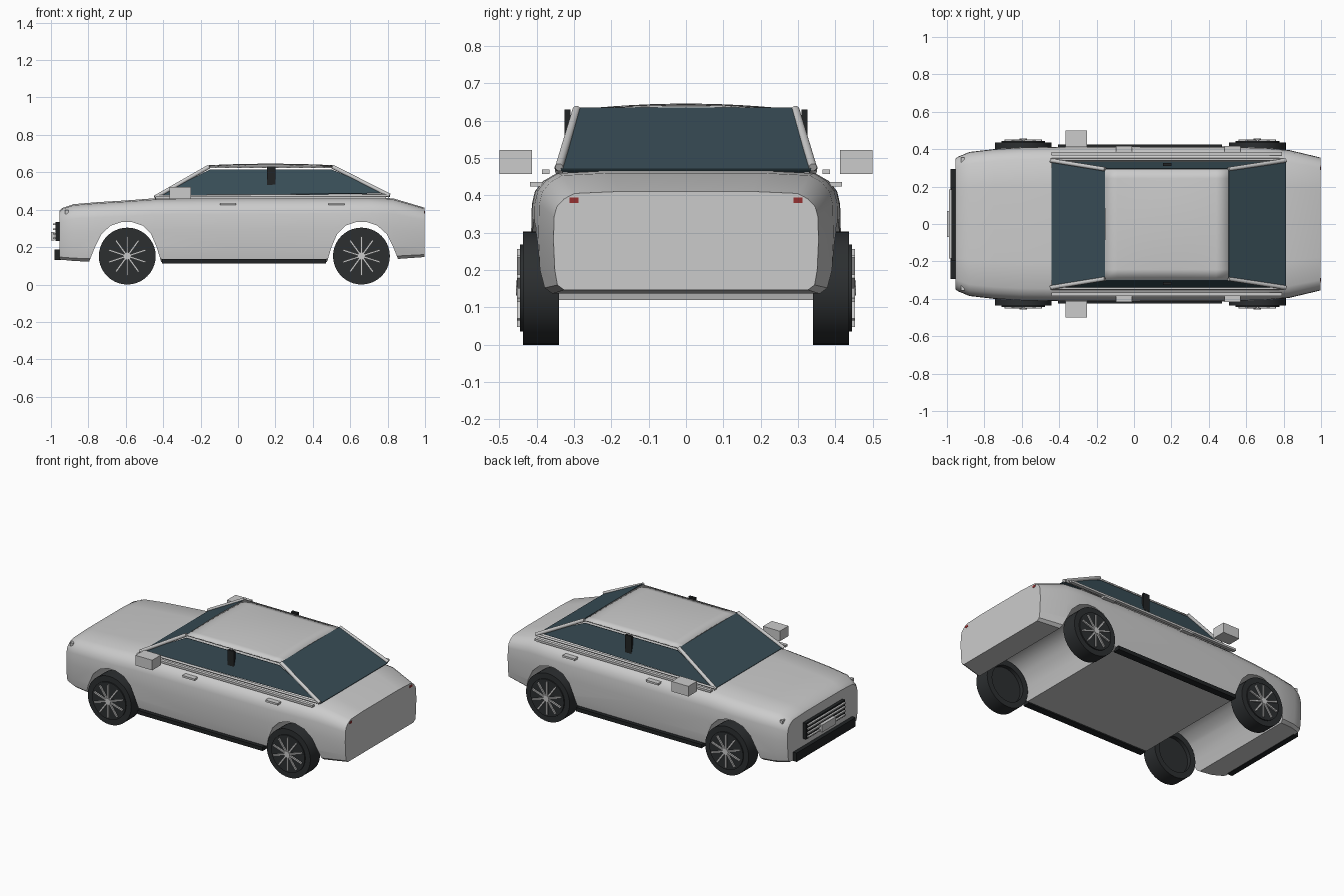
import bpy, bmesh, math
from mathutils import Vector, Matrix

if "Cube" in bpy.data.objects:
    bpy.data.objects.remove(bpy.data.objects["Cube"])


def mat(name, c):
    m = bpy.data.materials.new(name)
    m.diffuse_color = (*c, 1)
    m.use_nodes = True
    m.node_tree.nodes["Principled BSDF"].inputs["Base Color"].default_value = m.diffuse_color
    return m


BLACK = mat("black_trim", (0.015, 0.017, 0.018))
RUBBER = mat("rubber", (0.025, 0.028, 0.03))
GLASS = mat("tinted_glass", (0.04, 0.075, 0.095))
RED = mat("red_lens", (0.3, 0.03, 0.03))


def finish(name, bm, m=None, smooth=None):
    bmesh.ops.recalc_face_normals(bm, faces=bm.faces)
    me = bpy.data.meshes.new(name)
    bm.to_mesh(me)
    bm.free()
    ob = bpy.data.objects.new(name, me)
    bpy.context.collection.objects.link(ob)
    if m:
        me.materials.append(m)
    if smooth:
        shade(ob, smooth)
    return ob


def shade(ob, angle):
    bpy.ops.object.select_all(action='DESELECT')
    ob.select_set(True)
    bpy.context.view_layer.objects.active = ob
    bpy.ops.object.shade_smooth_by_angle(angle=math.radians(angle))


def add_box(bm, x, y, z, rot=None):
    lo, hi = Vector((x[0], y[0], z[0])), Vector((x[1], y[1], z[1]))
    mx = Matrix.Translation((lo + hi) / 2) @ Matrix.Diagonal((*(hi - lo), 1))
    bmesh.ops.create_cube(bm, size=1, matrix=(rot @ mx) if rot else mx)


def box(name, x, y, z, m=None):
    bm = bmesh.new()
    add_box(bm, x, y, z)
    return finish(name, bm, m)


def rod(name, a, b, r):
    a, b = Vector(a), Vector(b)
    d = b - a
    bm = bmesh.new()
    mx = Matrix.Translation((a + b) / 2) @ d.to_track_quat('Z', 'Y').to_matrix().to_4x4()
    bmesh.ops.create_cone(bm, cap_ends=True, segments=12, radius1=r, radius2=r, depth=d.length, matrix=mx)
    return finish(name, bm, None, 40)


def panel(name, pts, t, m):
    bm = bmesh.new()
    f = bm.faces.new([bm.verts.new(p) for p in pts])
    f.normal_update()
    off = f.normal * t
    g = bmesh.ops.extrude_face_region(bm, geom=[f])['geom']
    bmesh.ops.translate(bm, verts=[v for v in g if isinstance(v, bmesh.types.BMVert)], vec=off)
    return finish(name, bm, m)


# lower body lofted along x: (x, half width, bottom, top)
stations = [(-0.955, .35, .135, .395), (-.94, .36, .132, .41), (-.88, .385, .126, .431),
            (-.75, .40, .12, .442), (-.6, .41, .12, .451), (-.44, .412, .12, .463), (0, .415, .12, .467),
            (.5, .413, .12, .468), (.7, .407, .127, .468), (.83, .395, .135, .462), (.998, .355, .147, .412)]
section = [(.92, 0), (.97, .05), (.99, .2), (1, .5), (.995, .74), (.975, .84), (.92, .92), (.84, .975), (.5, .995)]
bm = bmesh.new()
rings = []
for x, w, b, t in stations:
    half = [(w * u, b + (t - b) * v) for u, v in section]
    ring = half + [(-y, z) for y, z in reversed(half)]
    rings.append([bm.verts.new((x, y, z)) for y, z in ring])
n = len(rings[0])
for r0, r1 in zip(rings, rings[1:]):
    for i in range(n):
        bm.faces.new((r0[i], r0[(i + 1) % n], r1[(i + 1) % n], r1[i]))
bm.faces.new(rings[0])
bm.faces.new(rings[-1])
body = finish("body", bm)

# wheel arches cut through the full width
arch = [(-.215, .05), (-.195, .125), (-.165, .2), (-.13, .27), (-.08, .315), (-.02, .335), (.03, .335),
        (.09, .315), (.135, .27), (.165, .2), (.188, .125), (.21, .05)]
for cx, s in ((-.6, 1), (.665, -1)):
    bm = bmesh.new()
    f = bm.faces.new([bm.verts.new((cx + s * x, -.6, z)) for x, z in arch])
    g = bmesh.ops.extrude_face_region(bm, geom=[f])['geom']
    bmesh.ops.translate(bm, verts=[v for v in g if isinstance(v, bmesh.types.BMVert)], vec=(0, 1.2, 0))
    cutter = finish("arch_cutter", bm)
    cutter.hide_render = True
    bpy.context.view_layer.objects.active = body
    mod = body.modifiers.new("arch", 'BOOLEAN')
    mod.operation = 'DIFFERENCE'
    mod.solver = 'EXACT'
    mod.object = cutter
    bpy.ops.object.modifier_apply(modifier=mod.name)
    bpy.data.objects.remove(cutter)
shade(body, 35)

# crowned roof plate
bm = bmesh.new()
bmesh.ops.create_grid(bm, x_segments=10, y_segments=12, size=1)
for v in bm.verts:
    u, w = v.co.x, v.co.y
    v.co = (.175 + .33 * u, .292 * w, .63 + .016 * (1 - w * w) * (1 - .5 * u * u))
roof = finish("roof", bm, None, 40)
sol = roof.modifiers.new("thickness", 'SOLIDIFY')
sol.thickness = .008

# windscreen and rear window
for name, x0, x1 in (("windscreen", -.44, -.155), ("rear_window", .81, .505)):
    panel(name, [(x0, -.335, .466), (x0, .335, .466), (x1, .29, .63), (x1, -.29, .63)], .006, GLASS)

for side, s in (("left", 1), ("right", -1)):
    def ys(a, b):
        return sorted((s * a, s * b))
    # side glass, pillars and trim
    panel(side + "_side_window", [(-.43, s * .335, .472), (.8, s * .335, .488),
                                  (.5, s * .298, .614), (-.15, s * .298, .614)], .005, GLASS)
    rod(side + "_front_pillar", (-.445, s * .34, .465), (-.155, s * .293, .63), .011)
    rod(side + "_rear_pillar", (.81, s * .34, .475), (.505, s * .293, .63), .011)
    rod(side + "_window_sill", (-.44, s * .345, .472), (.8, s * .345, .476), .007)
    box(side + "_belt_trim", (-.44, .79), ys(.365, .386), (.457, .47))
    box(side + "_middle_pillar", (.155, .2), ys(.31, .325), (.52, .63), BLACK)
    box(side + "_sill", (-.405, .47), ys(.38, .425), (.112, .136), BLACK)
    box(side + "_mirror", (-.367, -.25), ys(.412, .5), (.458, .522))
    for x in (-.097, .485):
        box(side + "_door_handle", (x, x + .085), ys(.385, .418), (.424, .436))
    # lights
    box(side + "_tail_light", (.97, 1), ys(.288, .312), (.38, .394), RED)
    box(side + "_headlight", (-.925, -.905), ys(.33, .356), (.378, .398))

    # wheels
    for end, cx in (("front", -.592), ("rear", .66)):
        name = side + "_" + end
        C = Matrix.Translation((cx, 0, .152))
        bm = bmesh.new()
        prof = [(.115, .34), (.152, .34), (.152, .437), (.115, .437)]
        N = 40
        loops = [[bm.verts.new(C @ Vector((r * math.cos(a), s * y, r * math.sin(a)))) for r, y in prof]
                 for a in (2 * math.pi * i / N for i in range(N))]
        for i in range(N):
            p, q = loops[i], loops[(i + 1) % N]
            for k in range(4):
                bm.faces.new((p[k], p[(k + 1) % 4], q[(k + 1) % 4], q[k]))
        finish(name + "_tyre", bm, RUBBER, 35)

        def disc(bm, r, y0, y1):
            mx = C @ Matrix.Translation((0, s * (y0 + y1) / 2, 0)) @ Matrix.Rotation(math.pi / 2, 4, 'X')
            bmesh.ops.create_cone(bm, cap_ends=True, segments=40, radius1=r, radius2=r, depth=y1 - y0, matrix=mx)
        bm = bmesh.new()
        disc(bm, .117, .365, .444)
        finish(name + "_rim", bm, RUBBER, 35)
        bm = bmesh.new()
        disc(bm, .02, .43, .456)
        for i in range(10):
            add_box(bm, (.01, .104), ys(.435, .453), (-.005, .005),
                    C @ Matrix.Rotation(2 * math.pi * (i + .5) / 10, 4, 'Y'))
        finish(name + "_spokes", bm)

# front bumper, grille and plate
box("bumper_strip", (-.98, -.945), (-.295, .295), (.13, .186), BLACK)
box("grille", (-.976, -.945), (-.195, .195), (.232, .334), BLACK)
for i in range(4):
    z = .246 + i * .025
    box("grille_bar", (-.988, -.97), (-.185, .185), (z - .004, z + .004))
box("number_plate", (-1, -.98), (-.07, .07), (.236, .282))
